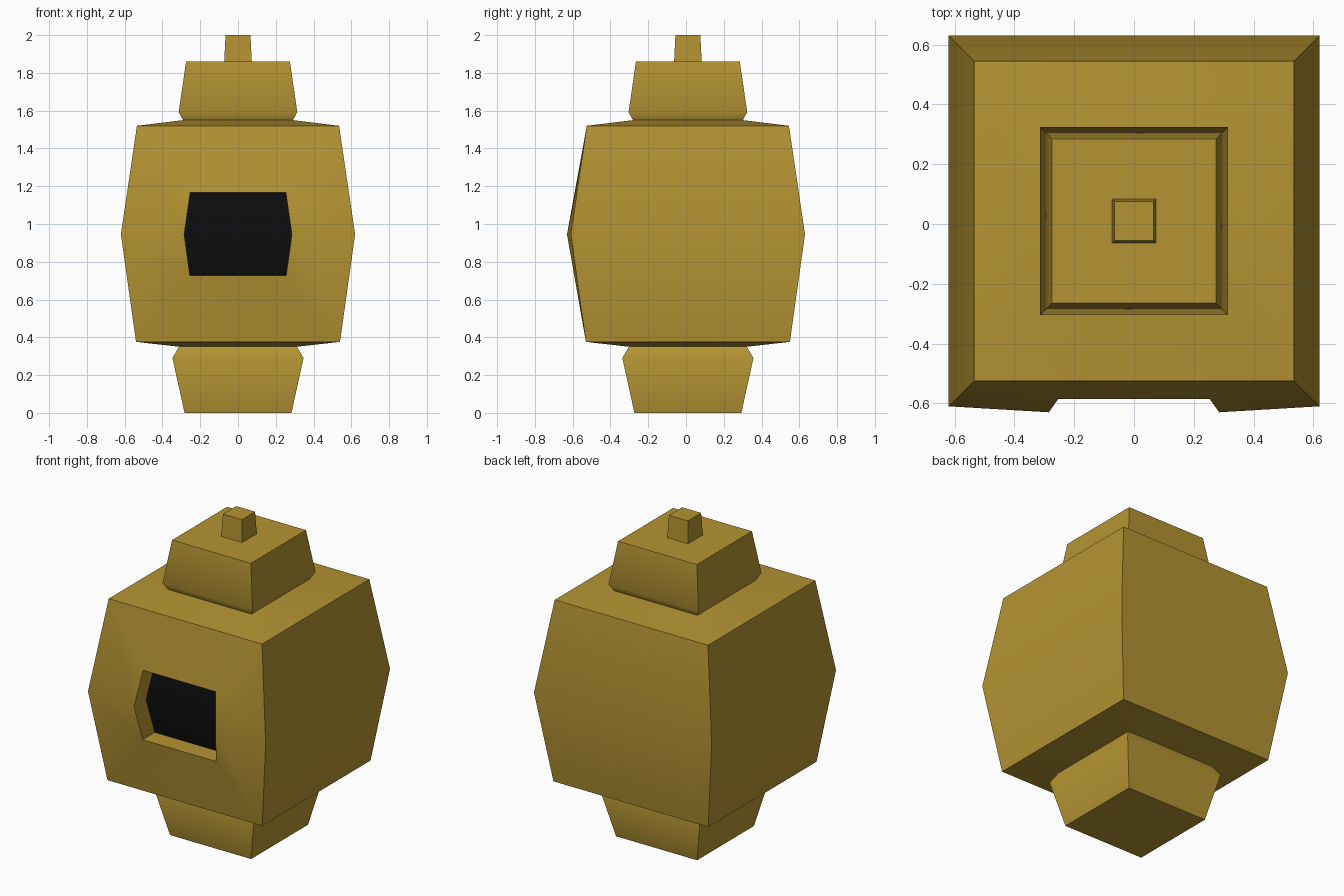
import bpy, bmesh, math

if "Cube" in bpy.data.objects:
    bpy.data.objects.remove(bpy.data.objects["Cube"])

CY = 0.01  # centre of the square sections in y


def material(name, rgb):
    m = bpy.data.materials.new(name)
    m.diffuse_color = (*rgb, 1)
    m.use_nodes = True
    m.node_tree.nodes["Principled BSDF"].inputs["Base Color"].default_value = m.diffuse_color
    return m


brass = material("brass yellow", (0.46, 0.295, 0.033))
black = material("window black", (0.004, 0.004, 0.004))


def loft(bm, profile, bottom=False, top=False, skip_front=False):
    """Square rings (z, half width) joined into a shell."""
    rings = [[bm.verts.new((sx * h, CY + sy * h, z))
              for sx, sy in ((-1, -1), (1, -1), (1, 1), (-1, 1))]
             for z, h in profile]
    for n, (a, b) in enumerate(zip(rings, rings[1:])):
        for i in range(4):
            if i == 0 and skip_front and n in (1, 2):
                continue
            j = (i + 1) % 4
            bm.faces.new((a[i], a[j], b[j], b[i]))
    if bottom:
        bm.faces.new(rings[0][::-1])
    if top:
        bm.faces.new(rings[-1])
    return rings


def finish(bm, name):
    me = bpy.data.meshes.new(name)
    bm.to_mesh(me)
    bm.free()
    ob = bpy.data.objects.new(name, me)
    bpy.context.collection.objects.link(ob)
    me.materials.append(brass)
    me.materials.append(black)
    bpy.ops.object.select_all(action='DESELECT')
    ob.select_set(True)
    bpy.context.view_layer.objects.active = ob
    bpy.ops.object.shade_smooth_by_angle(angle=math.radians(50))
    return ob


# Base, cap and top knob
for name, profile, bottom, top in (
        ("base", [(0, 0.283), (0.29, 0.347), (0.351, 0.312)], True, False),
        ("cap", [(1.549, 0.29), (1.592, 0.314), (1.86, 0.275)], False, True),
        ("top_knob", [(1.86, 0.073), (2.0, 0.066)], False, True)):
    bm = bmesh.new()
    loft(bm, profile, bottom, top)
    finish(bm, name)

# Body with a recessed window in the front
bm = bmesh.new()
r = loft(bm, [(0.35, 0.31), (0.376, 0.54), (0.945, 0.62), (1.52, 0.535),
              (1.55, 0.29)], skip_front=True)
outer = [r[1][0], r[1][1], r[2][1], r[3][1], r[3][0], r[2][0]]
hexagon = [(-0.255, -0.585, 0.728), (0.255, -0.585, 0.728),
           (0.285, -0.63, 0.945), (0.253, -0.585, 1.167),
           (-0.253, -0.585, 1.167), (-0.285, -0.63, 0.945)]
inner = [bm.verts.new(p) for p in hexagon]
back = [bm.verts.new((x, y + 0.12, z)) for x, y, z in hexagon]
for a, b in ((outer, inner), (inner, back)):
    for i in range(6):
        j = (i + 1) % 6
        bm.faces.new((a[i], a[j], b[j], b[i]))
# Black window panel
for quad in ((0, 1, 2, 5), (5, 2, 3, 4)):
    bm.faces.new([back[k] for k in quad]).material_index = 1
finish(bm, "body")
